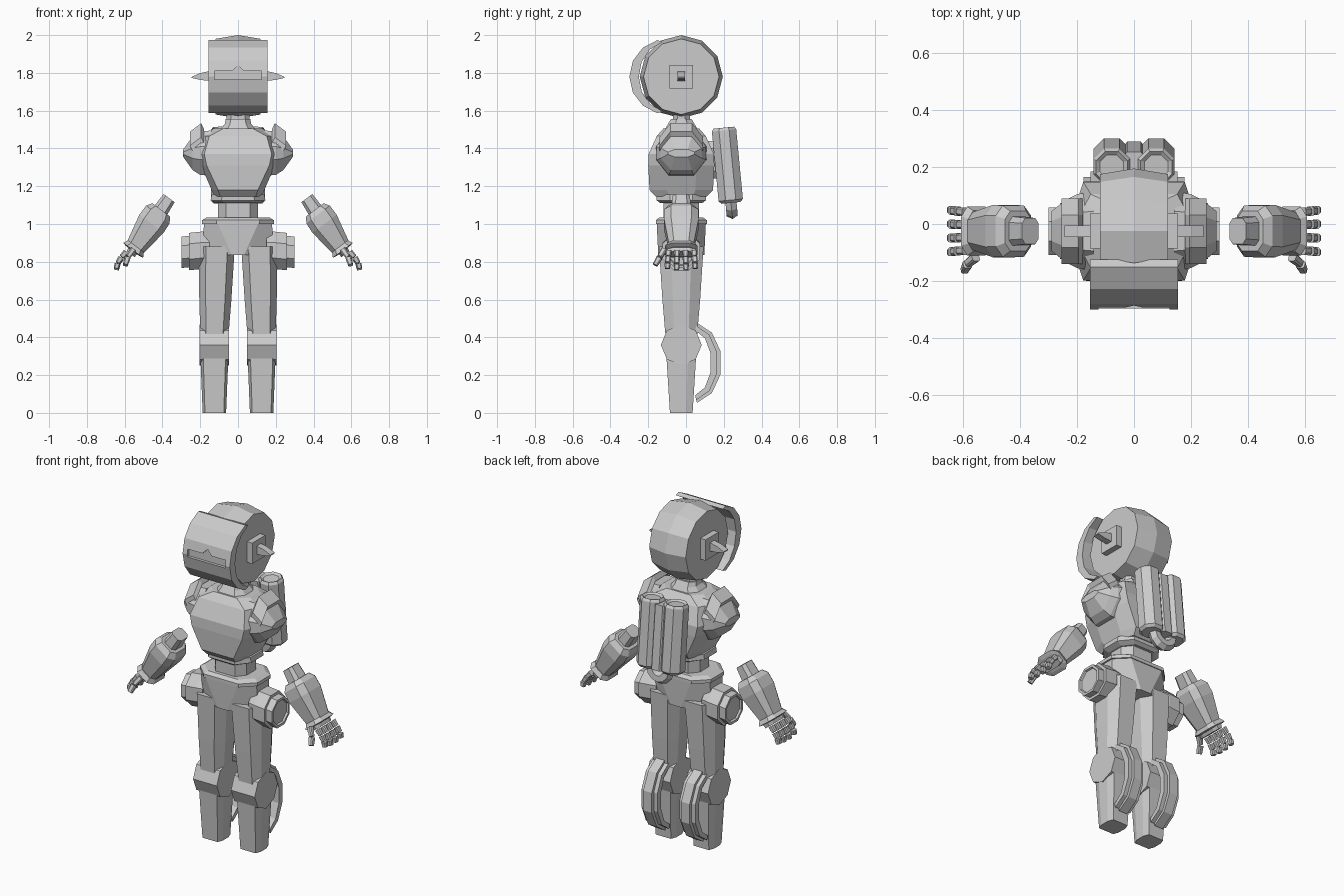
import bpy, bmesh
from math import sin, cos, pi, radians
from mathutils import Vector

if "Cube" in bpy.data.objects:
    bpy.data.objects.remove(bpy.data.objects["Cube"])

GREY = (.6, .6, .6, 1)
grey = bpy.data.materials.new("plain grey")
grey.use_nodes = True
grey.diffuse_color = GREY
grey.node_tree.nodes["Principled BSDF"].inputs["Base Color"].default_value = GREY
X, Y, Z = Vector((1, 0, 0)), Vector((0, 1, 0)), Vector((0, 0, 1))
MID = -.025  # depth of the body axis


def loft(name, rings, mirror=False):
    """Skin a row of equal rings and cap both ends."""
    bm = bmesh.new()
    rows = [[bm.verts.new(point) for point in ring] for ring in rings]
    count = len(rows[0])
    for lower, upper in zip(rows, rows[1:]):
        for i in range(count):
            j = (i + 1) % count
            bm.faces.new((lower[i], lower[j], upper[j], upper[i]))
    bm.faces.new(rows[0])
    bm.faces.new(rows[-1])
    bmesh.ops.remove_doubles(bm, verts=bm.verts, dist=.0001)
    bmesh.ops.recalc_face_normals(bm, faces=bm.faces)
    mesh = bpy.data.meshes.new(name)
    bm.to_mesh(mesh)
    bm.free()
    mesh.materials.append(grey)
    part = bpy.data.objects.new(name, mesh)
    bpy.context.collection.objects.link(part)
    if mirror:
        part.modifiers.new("Mirror", "MIRROR")
    return part


def chamfered(centre, u, v, half_u, half_v, flat_u=.6, flat_v=.6):
    """Rectangle ring with cut corners; a flat share of one keeps them square."""
    ring = []
    for su, sv in ((1, -1), (1, 1), (-1, 1), (-1, -1)):
        side = (su, sv * flat_v)
        end = (su * flat_u, sv)
        ring += [side, end] if su == sv else [end, side]
    return [centre + u * (a * half_u) + v * (b * half_v) for a, b in ring]


def ngon(centre, u, v, radius, sides, turn=0):
    angles = [turn + 2 * pi * i / sides for i in range(sides)]
    return [centre + (u * cos(t) + v * sin(t)) * radius for t in angles]


def tier(z, wide, deep, flat=.6, x=0):
    """One level of an upright form, by half width and half depth."""
    return chamfered(Vector((x, MID, z)), X, Y, wide, deep, flat, .45)


def sweep(first, last, steps):
    """Evenly spaced angles between two bearings in degrees."""
    return [radians(first + (last - first) * i / steps) for i in range(steps + 1)]


# Head drum, fuller in the middle
HEAD = Vector((0, MID, 1.78))
loft("head", [ngon(HEAD + X * x, Y, Z, radius, 12)
              for x, radius in ((-.12, .2), (0, .22), (.12, .2))])

# Visor shell with a cut slit
visor_arc = sweep(105, 255, 6)
profile = [(.2 * cos(t) - .1, .2 * sin(t)) for t in visor_arc]
profile += [(.17 * cos(t) - .08, .19 * sin(t)) for t in reversed(visor_arc)]
visor = loft("visor", [[Vector((x, y, HEAD.z + z)) for y, z in profile] for x in (-.155, .155)])
slit = [(-.125, -.015), (.125, -.015), (.125, .03), (.03, .03), (0, .06), (-.03, .03), (-.125, .03)]
cutter = loft("slit_cutter", [[Vector((x, y, HEAD.z + z)) for x, z in slit] for y in (-.4, -.28)])
cutter.hide_render = True
cutter.hide_set(True)
cut = visor.modifiers.new("Slit", "BOOLEAN")
cut.operation, cut.object = "DIFFERENCE", cutter

# Ear plates and spikes
loft("ear_plate", [chamfered(HEAD + X * x, Y, Z, .062, .062, 1, 1) for x in (.11, .155)], mirror=True)
loft("ear_spike", [chamfered(HEAD + X * x + Z * (half / 3 - .005), Y, Z, .02, half, 1, 1)
                   for x, half in ((.15, .026), (.2, .018), (.245, .003))], mirror=True)

# Neck, torso and waist
loft("neck", [tier(z, wide=.06, deep=.045) for z in (1.5, 1.6)])
loft("collar", [tier(1.47, wide=.12, deep=.105), tier(1.53, wide=.07, deep=.07),
                tier(1.555, wide=.065, deep=.055)])
loft("chest", [tier(1.145, wide=.125, deep=.135, flat=.75),
               tier(1.18, wide=.14, deep=.168, flat=.75),
               tier(1.31, wide=.195, deep=.175, flat=.85),
               tier(1.37, wide=.21, deep=.173, flat=.85),
               tier(1.465, wide=.19, deep=.13, flat=.8),
               tier(1.505, wide=.13, deep=.095)])
loft("rib_ring", [tier(1.11, wide=.115, deep=.11), tier(1.125, wide=.145, deep=.13),
                  tier(1.155, wide=.14, deep=.13)])
loft("waist", [tier(z, wide=.105, deep=.095) for z in (1.02, 1.13)])

# Shoulder sockets and arched straps
loft("shoulder", [chamfered(Vector((x, MID, 1.375)), Y, Z, deep, tall, .5, .3)
                  for x, deep, tall in ((.14, .14, .12), (.2, .13, .115), (.24, .11, .09), (.29, .07, .02))],
     mirror=True)
strap_slope = Vector((.06, 0, -.045))
strap_lift = Vector((.015, 0, .03))
strap = []
for t in sweep(180, 0, 3):
    corner = Vector((.18, MID + .115 * cos(t), 1.43 + .085 * sin(t)))
    strap.append([corner, corner + strap_slope, corner + strap_slope + strap_lift, corner + strap_lift])
loft("shoulder_strap", strap, mirror=True)

# Belt and hips, the front panel narrowing downwards
loft("belt", [tier(1, wide=.19, deep=.135), tier(1.02, wide=.19, deep=.135),
              tier(1.035, wide=.165, deep=.115)])
loft("hips", [tier(.835, wide=.19, deep=.122, flat=.17), tier(1.005, wide=.18, deep=.13)])

# Hip pods with stepped rims and dished ends
loft("hip_pod", [ngon(Vector((x, MID, .88 - x / 10)), Y, Z, radius, 8, pi / 8)
                 for x, radius in ((.15, .1), (.19, .107), (.26, .107), (.26, .09),
                                   (.3, .09), (.3, .075), (.29, .07))], mirror=True)

# Legs
LEG = .125
loft("thigh", [tier(.4, wide=.074, deep=.083, x=LEG), tier(.6, wide=.085, deep=.1, x=.12),
               tier(.88, wide=.096, deep=.118, x=.113)], mirror=True)
loft("knee", [ngon(Vector((LEG + x, MID, .36)), Y, Z, .108, 8) for x in (-.078, .078)], mirror=True)
loft("shin", [tier(0, wide=.062, deep=.06, flat=.8, x=LEG),
              tier(.32, wide=.075, deep=.08, flat=.8, x=LEG)], mirror=True)


# Bowed calf guard with a raised spine
def calf_bow(name, half, reach, height):
    rings = []
    for t in sweep(-80, 80, 5):
        back = Vector((LEG, .03 + reach * cos(t), .265 + height * sin(t)))
        front = Vector((LEG, .03 + .105 * cos(t), .265 + .175 * sin(t)))
        rings.append([front - X * half, front + X * half, back + X * half, back - X * half])
    loft(name, rings, mirror=True)


calf_bow("calf_guard", half=.052, reach=.14, height=.2)
calf_bow("calf_spine", half=.028, reach=.16, height=.215)

# Forearms, laid out along a slanted axis from the elbow
ELBOW = Vector((.39, MID, 1.1))
ALONG, ACROSS = Vector((.6, 0, -.8)), Vector((.8, 0, .6))


def arm(name, sections, extra):
    loft(name, [chamfered(ELBOW + ALONG * t - ACROSS * (t / 25), ACROSS, Y, half, half + extra)
                for t, half in sections], mirror=True)


arm("elbow_cuff", [(-.045, .036), (.04, .042)], extra=.01)
arm("forearm", [(.03, .058), (.06, .078), (.12, .08), (.28, .052)], extra=.012)
arm("wrist_rim", [(.265, .052), (.29, .066), (.295, .045)], extra=.02)
arm("palm", [(.29, .03), (.315, .026)], extra=.045)


# Fingers and thumb, each a curling row of short segments
def digit(name, root, span, segments):
    joints = []
    for i in range(segments + 1):
        t = i / segments
        joints.append(root + Vector((span.x * sin(t * pi / 2), span.y * t, span.z * t)))
    for i, (start, end) in enumerate(zip(joints, joints[1:])):
        line = (end - start).normalized()
        side = line.cross(Y).normalized()
        gap = line * .003
        loft(f"{name}_segment_{i + 1}",
             [chamfered(start + gap, side, line.cross(side), .016, .016),
              chamfered(end - gap, side, line.cross(side), .013, .013)], mirror=True)


for i in range(4):
    spread = (1.5 - i) * .045
    digit(f"finger_{i + 1}", Vector((.59, spread + MID, .855)),
          Vector((.055, spread / 10, -.105 + abs(spread) / 6)), segments=3)
digit("thumb", Vector((.555, -.115, .865)), Vector((.042, -.05, -.085)), segments=2)

# Tilted back tanks with a panel between them
TOP, LOW = Vector((0, .2, 1.51)), Vector((0, .238, 1.115))
DOWN = (LOW - TOP).normalized()
OUT = DOWN.cross(X)
loft("tank", [ngon(TOP + DOWN * t + X * .078, X, OUT, radius, 8, pi / 8)
              for t, radius in ((.01, .045), (0, .06), (.015, .07), (.385, .07), (.4, .055))],
     mirror=True)
loft("tank_panel", [chamfered(end, X, OUT, .04, .052) for end in (TOP + DOWN * .02, LOW)])
loft("tank_mount", [chamfered(Vector((0, y, 1.34)), X, Z, .08, .1) for y in (.1, .2)])

# Looped hose under the tanks
hose = []
for t in sweep(0, 180, 6):
    spoke = X * cos(t) + DOWN * sin(t)
    hose.append(ngon(LOW + spoke * .055, spoke, OUT, .034, 6))
loft("tank_hose", hose)
